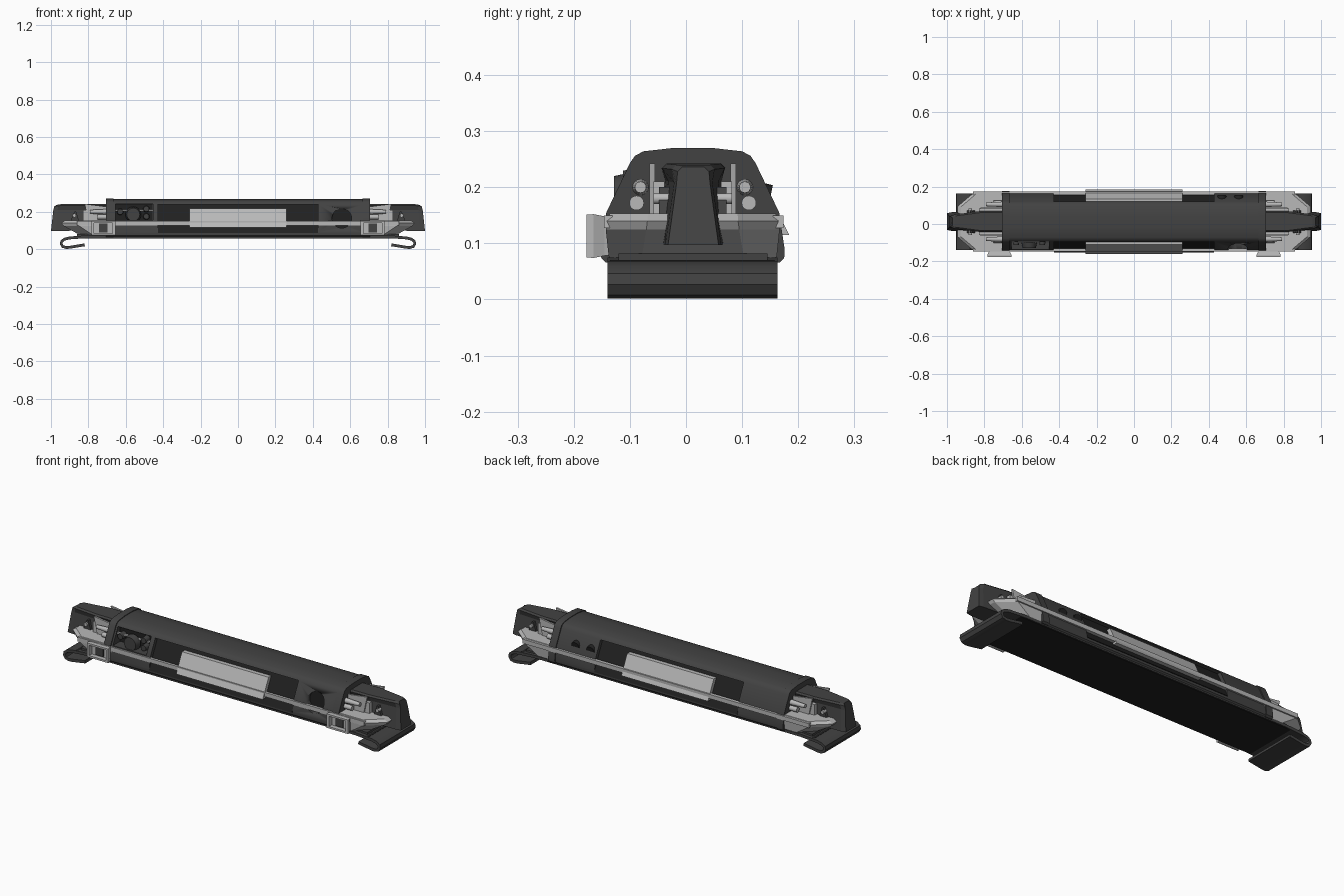
import bpy, bmesh, math
from mathutils import Vector

if "Cube" in bpy.data.objects:
    bpy.data.objects.remove(bpy.data.objects["Cube"])

YC = 0.012  # centre line of the body in y


def mat(name, v):
    m = bpy.data.materials.new(name)
    m.diffuse_color = (v, v, v, 1)
    m.use_nodes = True
    m.node_tree.nodes["Principled BSDF"].inputs["Base Color"].default_value = m.diffuse_color
    return m


DARK, LIGHT, BLACK = mat("dark grey", 0.055), mat("light grey", 0.48), mat("black", 0.015)


def loft(name, rings, m, smooth=False):
    """Skin a list of equal-length rings and cap both ends."""
    bm = bmesh.new()
    vs = [[bm.verts.new(p) for p in r] for r in rings]
    n = len(vs[0])
    for a, b in zip(vs, vs[1:]):
        for i in range(n):
            bm.faces.new((a[i], a[(i + 1) % n], b[(i + 1) % n], b[i]))
    bm.faces.new(vs[0])
    bm.faces.new(vs[-1])
    bmesh.ops.recalc_face_normals(bm, faces=bm.faces)
    me = bpy.data.meshes.new(name)
    bm.to_mesh(me)
    bm.free()
    ob = bpy.data.objects.new(name, me)
    bpy.context.collection.objects.link(ob)
    me.materials.append(m)
    if smooth:
        bpy.ops.object.select_all(action='DESELECT')
        bpy.context.view_layer.objects.active = ob
        ob.select_set(True)
        bpy.ops.object.shade_smooth_by_angle(angle=math.radians(35))
    return ob


def along_x(name, prof, x0, x1, m, smooth=False):
    return loft(name, [[(x, y, z) for y, z in prof] for x in (x0, x1)], m, smooth)


def along_y(name, prof, y0, y1, m, smooth=False):
    return loft(name, [[(x, y, z) for x, z in prof] for y in (y0, y1)], m, smooth)


def box(name, x, y, z, m):
    return along_x(name, [(y[0], z[0]), (y[1], z[0]), (y[1], z[1]), (y[0], z[1])], x[0], x[1], m)


def rod(name, a, b, r0, r1, m, n=20):
    a, b = Vector(a), Vector(b)
    q = (b - a).to_track_quat('Z', 'Y')
    ring = lambda c, r: [c + q @ Vector((r * math.cos(t), r * math.sin(t), 0))
                         for t in (2 * math.pi * i / n for i in range(n))]
    return loft(name, [ring(a, r0), ring(b, r1)], m, True)


def cut(ob, cutter):
    md = ob.modifiers.new("cut", 'BOOLEAN')
    md.operation, md.solver, md.object = 'DIFFERENCE', 'EXACT', cutter
    cutter.hide_render = True
    cutter.hide_set(True)


def body(d=0.0, top=0.0):
    """Housing cross-section, grown outwards by d."""
    half = [(0.15, 0.066), (0.158, 0.074), (0.159, 0.088), (0.149, 0.155), (0.107, 0.24),
            (0.098, 0.253), (0.083, 0.261), (0.03, 0.267)]
    r = [(YC + h + d, z + (top if z > 0.2 else 0)) for h, z in half]
    l = [(YC - h - d, z + (top if z > 0.2 else 0)) for h, z in reversed(half)]
    return r + l


def slant(side, z, d=0.0):
    """y of the sloping housing wall at height z."""
    return YC + side * (0.149 - (z - 0.155) * 0.494 + d)


# base strip with hooked ends
half = [(0.80, 0.067), (0.90, 0.060), (0.928, 0.053), (0.943, 0.042), (0.945, 0.028),
        (0.937, 0.014), (0.92, 0.009), (0.90, 0.010), (0.82, 0.023)]
path = [Vector((-x, z)) for x, z in reversed(half)] + [Vector(p) for p in half]
outer, inner = [], []
for i, p in enumerate(path):
    t = (path[min(i + 1, len(path) - 1)] - path[max(i - 1, 0)]).normalized()
    nrm = Vector((-t.y, t.x)) * 0.0075
    outer.append(p + nrm)
    inner.append(p - nrm)
strip = along_y("base_strip", [tuple(p) for p in outer + inner[::-1]], -0.14, 0.163, BLACK, True)
strip.data.materials[0] = DARK
box("base_pad", (-0.88, 0.88), (-0.135, 0.158), (0.0575, 0.07), BLACK)

# main housing with side windows
housing = along_x("housing", body(), -0.68, 0.68, DARK, True)
for s, tag in ((-1, "front"), (1, "back")):
    def wall(z0, z1, inn, out):
        return [(slant(s, z0, -inn), z0), (slant(s, z1, -inn), z1),
                (slant(s, z1, out), z1), (slant(s, z0, out), z0)]
    cut(housing, along_x(tag + "_window_cutter", wall(0.088, 0.24, 0.022, 0.08), -0.43, 0.43, DARK))
    along_x(tag + "_window_lining", wall(0.086, 0.242, 0.03, -0.02), -0.429, 0.429, BLACK)
    along_x(tag + "_display_panel", wall(0.115, 0.217, 0.025, 0.003), -0.26, 0.26, LIGHT)
    # side rail joining the two end trays
    y0 = YC + s * 0.143
    y1 = YC + s * 0.162 if s > 0 else -0.146
    box(tag + "_rail", (-0.86, 0.86), sorted((y0, y1)), (0.127, 0.15), LIGHT)

# control bay at the front left
cut(housing, box("bay_cutter", (-0.655, -0.455), (-0.3, -0.075), (0.155, 0.242), DARK))
box("bay_lining", (-0.654, -0.456), (-0.077, -0.074), (0.156, 0.241), BLACK)
rod("bay_knob_stem", (-0.56, -0.07, 0.19), (-0.56, -0.1, 0.19), 0.02, 0.02, LIGHT)
rod("bay_knob", (-0.56, -0.095, 0.185), (-0.56, -0.128, 0.185), 0.042, 0.035, DARK)
for i, (x, z) in enumerate(((-0.63, 0.2), (-0.49, 0.215), (-0.49, 0.175))):
    rod("bay_button_%d" % i, (x, -0.07, z), (x, -0.112, z), 0.018, 0.015, DARK)
box("bay_bar", (-0.655, -0.455), (-0.1, -0.088), (0.205, 0.213), LIGHT)

# round port at the front right, buttons at the back right
cut(housing, rod("port_cutter", (0.555, -0.3, 0.165), (0.555, -0.1, 0.165), 0.052, 0.052, BLACK, 32))
rod("port_floor", (0.555, -0.102, 0.165), (0.555, -0.098, 0.165), 0.053, 0.053, BLACK, 32)
for i, x in enumerate((0.47, 0.56)):
    rod("back_button_%d" % i, (x, 0.1, 0.19), (x, 0.15, 0.18), 0.027, 0.024, BLACK)

for e, tag in ((-1, "left"), (1, "right")):
    # collar round the end of the housing
    along_x(tag + "_collar", body(0.005, 0.003), e * 0.665, e * 0.705, DARK, True)

    # faceted end tray
    def octagon(x, hy, c, z):
        return [(e * 0.66, YC - hy, z), (e * (x - c), YC - hy, z), (e * x, YC - hy + c * 0.85, z),
                (e * x, YC + hy - c * 0.85, z), (e * (x - c), YC + hy, z), (e * 0.66, YC + hy, z)]
    loft(tag + "_end_tray", [octagon(0.84, 0.145, 0.07, 0.068), octagon(0.85, 0.15, 0.07, 0.078),
                             octagon(0.935, 0.155, 0.085, 0.125), octagon(0.945, 0.153, 0.085, 0.14),
                             octagon(0.925, 0.148, 0.08, 0.153)], LIGHT)
    box(tag + "_tray_foot", sorted((e * 0.66, e * 0.86)), (-0.12, 0.145), (0.066, 0.082), DARK)

    # tapered end blade
    def blade(x, top, waist, bot, z0, z1):
        h = [(bot, z0), (waist, z0 + (z1 - z0) * 0.78), (top, z1 - 0.008), (top - 0.008, z1)]
        return [(e * x[i], 0.013 + a, z) for i, (a, z) in enumerate(h)] + \
               [(e * x[i], 0.013 - a, z) for i, (a, z) in reversed(list(enumerate(h)))]
    loft(tag + "_end_blade", [blade((0.68,) * 4, 0.057, 0.05, 0.058, 0.1, 0.242),
                              blade((0.82,) * 4, 0.056, 0.045, 0.056, 0.1, 0.242),
                              blade((0.975, 0.965, 0.96, 0.955), 0.038, 0.034, 0.05, 0.097, 0.24),
                              blade((1.0, 0.988, 0.983, 0.97), 0.028, 0.03, 0.045, 0.097, 0.236)],
         DARK)

    for s, side in ((-1, "front"), (1, "back")):
        n = tag + "_" + side
        y = YC + s * 0.072
        # upright bracket plate with a sloped top
        along_y(n + "_bracket", [(e * 0.69, 0.15), (e * 0.80, 0.15), (e * 0.82, 0.242),
                                 (e * 0.69, 0.225)], y - 0.005, y + 0.005, LIGHT)
        box(n + "_mount_block", sorted((e * 0.70, e * 0.83)),
            sorted((YC + s * 0.05, YC + s * 0.07)), (0.15, 0.21), LIGHT)
        # horizontal pins beside the bracket
        rod(n + "_pin", (e * 0.69, YC + s * 0.093, 0.2), (e * 0.79, YC + s * 0.093, 0.2), 0.015, 0.010, LIGHT)
        rod(n + "_lower_pin", (e * 0.69, YC + s * 0.1, 0.172), (e * 0.75, YC + s * 0.1, 0.172), 0.013, 0.013, LIGHT)
        # triangular gusset and side peg
        along_y(n + "_gusset", [(e * 0.85, 0.15), (e * 0.895, 0.15), (e * 0.875, 0.2), (e * 0.865, 0.2)],
                YC + s * 0.035, YC + s * 0.06, DARK)
        rod(n + "_peg", (e * 0.875, YC + s * 0.03, 0.18), (e * 0.875, YC + s * 0.07, 0.18), 0.01, 0.01, LIGHT, 12)

    # strap clip: flared frame with an inner tongue
    cx = e * 0.72

    def rect(w, h, y):
        return [(cx + a * w, y, 0.113 + b * h) for a, b in ((-1, -1), (1, -1), (1, 1), (-1, 1))]
    clip = loft(tag + "_clip_frame", [rect(0.052, 0.034, -0.135), rect(0.055, 0.035, -0.145),
                                      rect(0.064, 0.039, -0.165), rect(0.064, 0.038, -0.177)], LIGHT)
    cut(clip, box(tag + "_clip_cutter", (cx - 0.05, cx + 0.05), (-0.3, -0.15), (0.085, 0.141), LIGHT))
    box(tag + "_clip_recess", (cx - 0.05, cx + 0.05), (-0.153, -0.149), (0.085, 0.141), LIGHT)
    box(tag + "_clip_slot", (cx - 0.022, cx + 0.022), (-0.16, -0.148), (0.09, 0.136), DARK)
